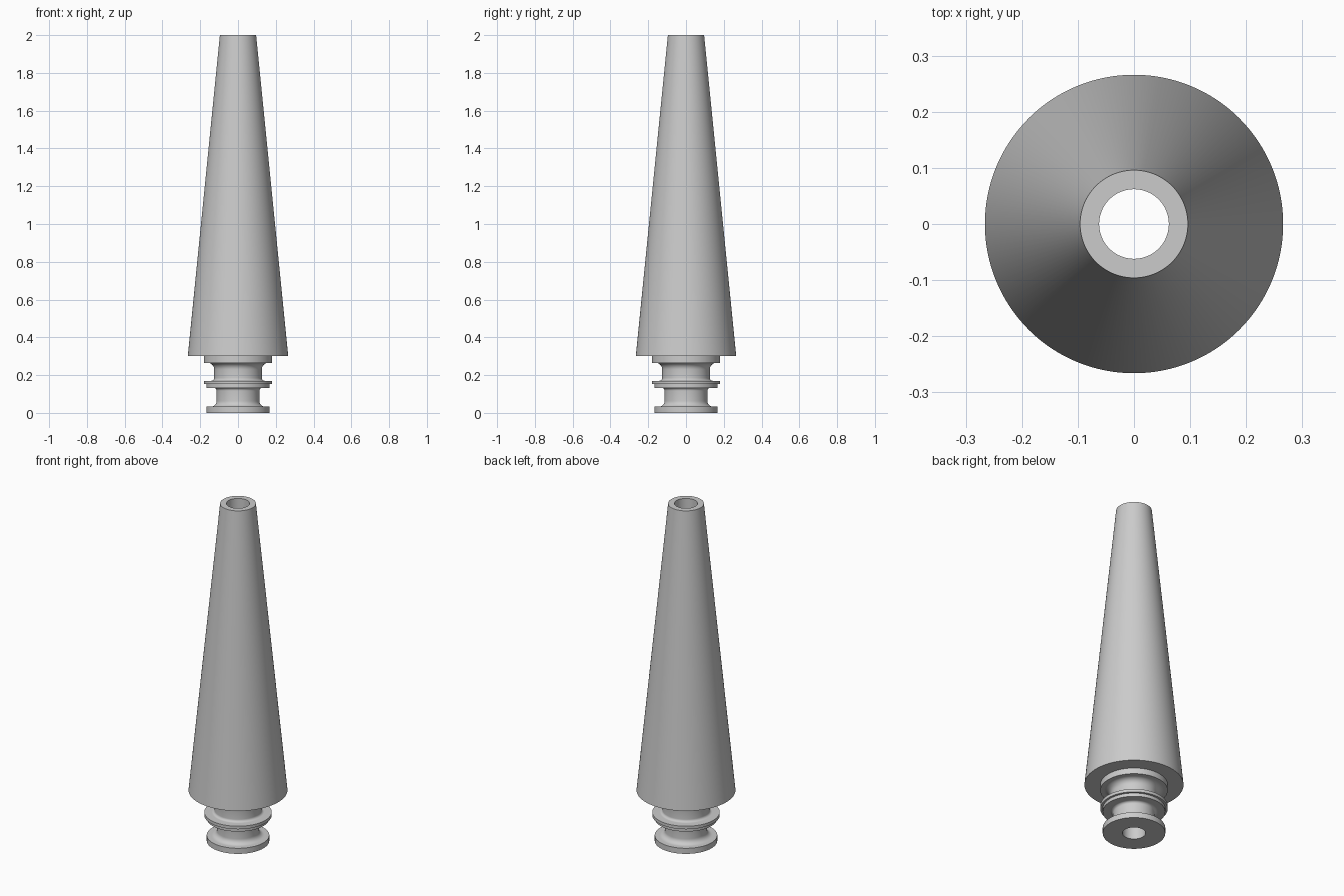
import bpy, bmesh, math

if "Cube" in bpy.data.objects:
    bpy.data.objects.remove(bpy.data.objects["Cube"], do_unlink=True)

SEGMENTS = 128
BORE = 0.062

grey = bpy.data.materials.new("plain grey")
grey.use_nodes = True
grey.diffuse_color = (0.6, 0.6, 0.6, 1)
grey.node_tree.nodes["Principled BSDF"].inputs["Base Color"].default_value = (0.6, 0.6, 0.6, 1)


def fillet(r, z, size, start, steps=8):
    """Quarter arc of a concave corner, around a centre outside the neck."""
    return [(r + size * math.cos(math.radians(start - 90 * i / steps)),
             z + size * math.sin(math.radians(start - 90 * i / steps)))
            for i in range(steps + 1)]


def groove(neck, low, high, low_fillet, high_fillet):
    """Neck between two flanges, rounded into both."""
    return (fillet(neck + low_fillet, low + low_fillet, low_fillet, 270)
            + fillet(neck + high_fillet, high - high_fillet, high_fillet, 180))


def lathe(name, profile):
    """Spin a closed profile of (radius, height) points around z."""
    bm = bmesh.new()
    rings = []
    for i in range(SEGMENTS):
        a = 2 * math.pi * i / SEGMENTS
        rings.append([bm.verts.new((r * math.cos(a), r * math.sin(a), z)) for r, z in profile])
    n = len(profile)
    for i, ring in enumerate(rings):
        after = rings[(i + 1) % SEGMENTS]
        for j in range(n):
            k = (j + 1) % n
            bm.faces.new((ring[j], after[j], after[k], ring[k]))
    bmesh.ops.recalc_face_normals(bm, faces=bm.faces)
    mesh = bpy.data.meshes.new(name)
    bm.to_mesh(mesh)
    bm.free()
    mesh.materials.append(grey)
    obj = bpy.data.objects.new(name, mesh)
    bpy.context.collection.objects.link(obj)
    bpy.ops.object.select_all(action='DESELECT')
    obj.select_set(True)
    bpy.context.view_layer.objects.active = obj
    bpy.ops.object.shade_smooth_by_angle(angle=math.radians(30))
    return obj


# Whole bored mouthpiece: foot flange, two grooves, stepped collar, tapered body
profile = [(BORE, 0), (0.168, 0), (0.168, 0.033)]
profile += groove(0.113, 0.033, 0.132, 0.03, 0.015)
profile += [(0.168, 0.132), (0.168, 0.152), (0.181, 0.152), (0.181, 0.17)]
profile += groove(0.126, 0.17, 0.265, 0.015, 0.035)
profile += [(0.181, 0.265), (0.181, 0.3), (0.266, 0.3), (0.096, 2), (BORE, 2)]
lathe("tapered_body_with_grooved_stem", profile)
